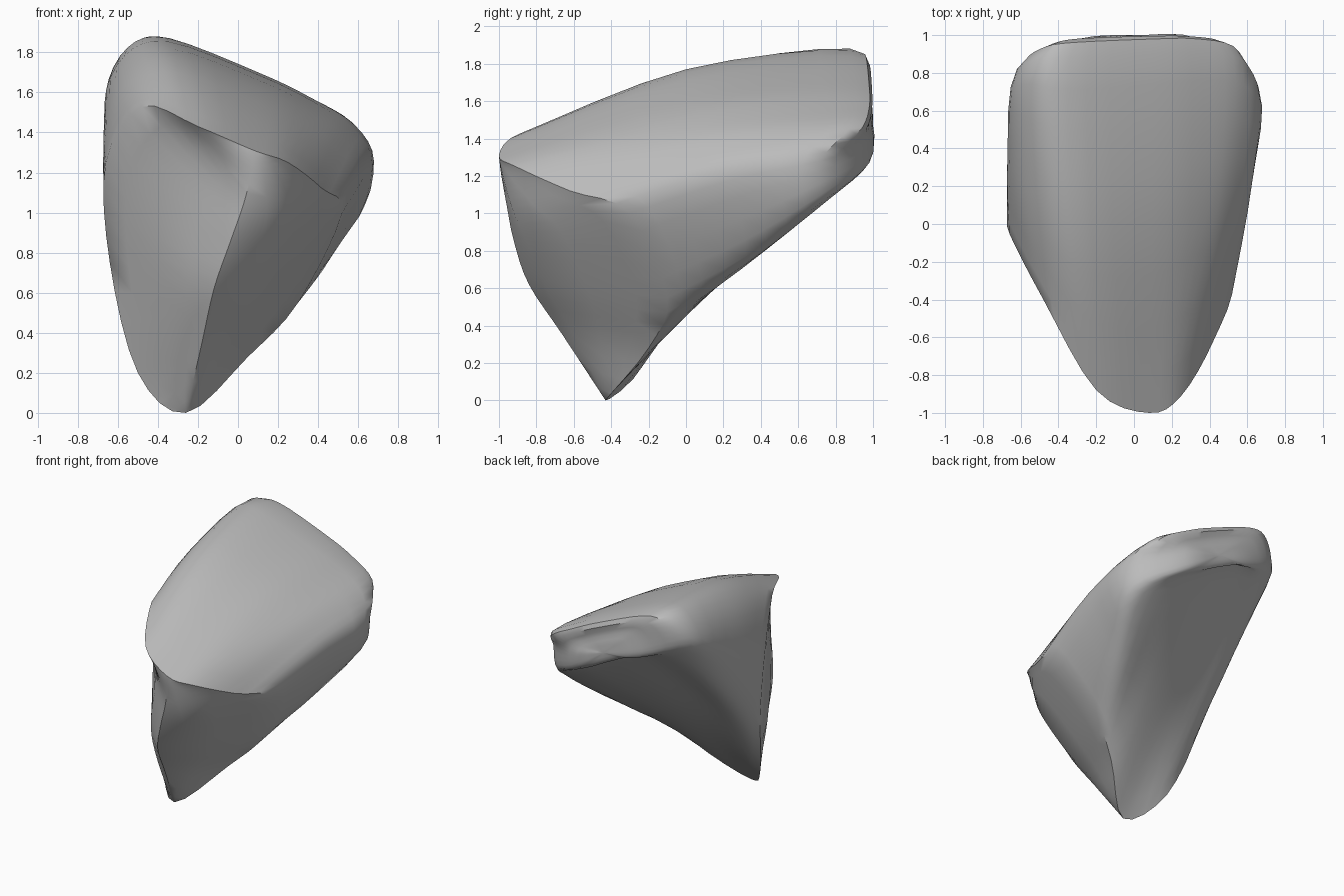
import bpy, bmesh, math
from mathutils import Vector

STEPS = 4  # samples between neighbouring control points

cube = bpy.data.objects.get("Cube")
if cube:
    bpy.data.objects.remove(cube, do_unlink=True)


def vectors(points):
    return [Vector(p) for p in points]


def spline(points, closed=False, steps=STEPS):
    """Smooth curve that passes through every control point."""
    count = len(points)
    result = []

    def at(i):
        return points[i % count] if closed else points[max(0, min(count - 1, i))]

    for i in range(count if closed else count - 1):
        a, b, c, d = at(i - 1), at(i), at(i + 1), at(i + 2)
        for s in range(steps):
            t = s / steps
            result.append(b + t / 2 * ((c - a) + t * ((2 * a - 5 * b + 4 * c - d)
                          + t * (3 * b - a - 3 * c + d))))
    if not closed:
        result.append(points[-1].copy())
    return result


def add_grid(bm, rows, flip=False):
    """Skin neighbouring rows of points with quads."""
    grid = [[bm.verts.new(p) for p in row] for row in rows]
    for low, high in zip(grid, grid[1:]):
        for j in range(len(low) - 1):
            quad = [low[j], low[j + 1], high[j + 1], high[j]]
            bm.faces.new(quad[::-1] if flip else quad)


# Sharp rim of the broken front: tip, right side, bottom point, left side
rim = vectors([
    (.08, -1, 1.31), (.25, -.91, 1.25), (.42, -.62, 1.12), (.52, -.3, 1),
    (.3, -.1, .55), (.05, -.2, .28), (-.26, -.43, 0), (-.5, -.22, .2),
    (-.64, -.02, .75), (-.66, -.05, 1.25), (-.48, -.4, 1.53), (-.2, -.88, 1.43)])

# Section through the middle of the stone
middle = vectors([
    (.1, 0, 1.62), (.35, .1, 1.5), (.53, .15, 1.36), (.63, .25, 1.18),
    (.46, .32, .77), (.18, .25, .68), (-.12, .2, .68), (-.4, .25, .85),
    (-.6, .38, 1.1), (-.67, .35, 1.42), (-.57, .2, 1.68), (-.32, 0, 1.77)])

# Section at the rounded back end
back = vectors([
    (.1, .9, 1.7), (.35, .91, 1.58), (.57, .87, 1.45), (.66, .72, 1.28),
    (.6, .74, 1.07), (.3, .84, 1.17), (0, .87, 1.32), (-.27, .86, 1.45),
    (-.5, .83, 1.52), (-.62, .82, 1.65), (-.52, .87, 1.84), (-.34, .88, 1.87)])

# Ridge running down the broken front, from tip to bottom point
ridge = [rim[0]] + vectors([
    (.07, -.99, 1.22), (.03, -.96, 1.05), (-.04, -.92, .85),
    (-.12, -.84, .62), (-.18, -.66, .35)]) + [rim[6]]

back_center = Vector((.03, 1, 1.47))
back_inner = [p.lerp(back_center, .5) for p in back]
for p in back_inner:
    p.y = .98

bm = bmesh.new()

# Outer skin: columns run from the rim over the sections to the back centre
rings = [spline(ring, closed=True) for ring in (rim, middle, back, back_inner)]
columns = [spline(list(column) + [back_center]) for column in zip(*rings)]
add_grid(bm, columns + columns[:1])

# Broken front: strips from the right rim over the ridge to the left rim
rim_line = rings[0]
strips = [spline([rim_line[i], crest, rim_line[-i]])
          for i, crest in enumerate(spline(ridge))]
add_grid(bm, strips, flip=True)

bmesh.ops.remove_doubles(bm, verts=bm.verts, dist=.0005)
bmesh.ops.dissolve_degenerate(bm, edges=bm.edges, dist=.0005)
bmesh.ops.recalc_face_normals(bm, faces=bm.faces)

mesh = bpy.data.meshes.new("stone")
bm.to_mesh(mesh)
bm.free()
stone = bpy.data.objects.new("stone", mesh)
bpy.context.collection.objects.link(stone)

# Plain grey stone
grey = bpy.data.materials.new("stone grey")
grey.use_nodes = True
color = (.5, .5, .5, 1)
grey.diffuse_color = color
grey.node_tree.nodes["Principled BSDF"].inputs["Base Color"].default_value = color
mesh.materials.append(grey)

bpy.ops.object.select_all(action="DESELECT")
stone.select_set(True)
bpy.context.view_layer.objects.active = stone
bpy.ops.object.shade_smooth_by_angle(angle=math.radians(40))
